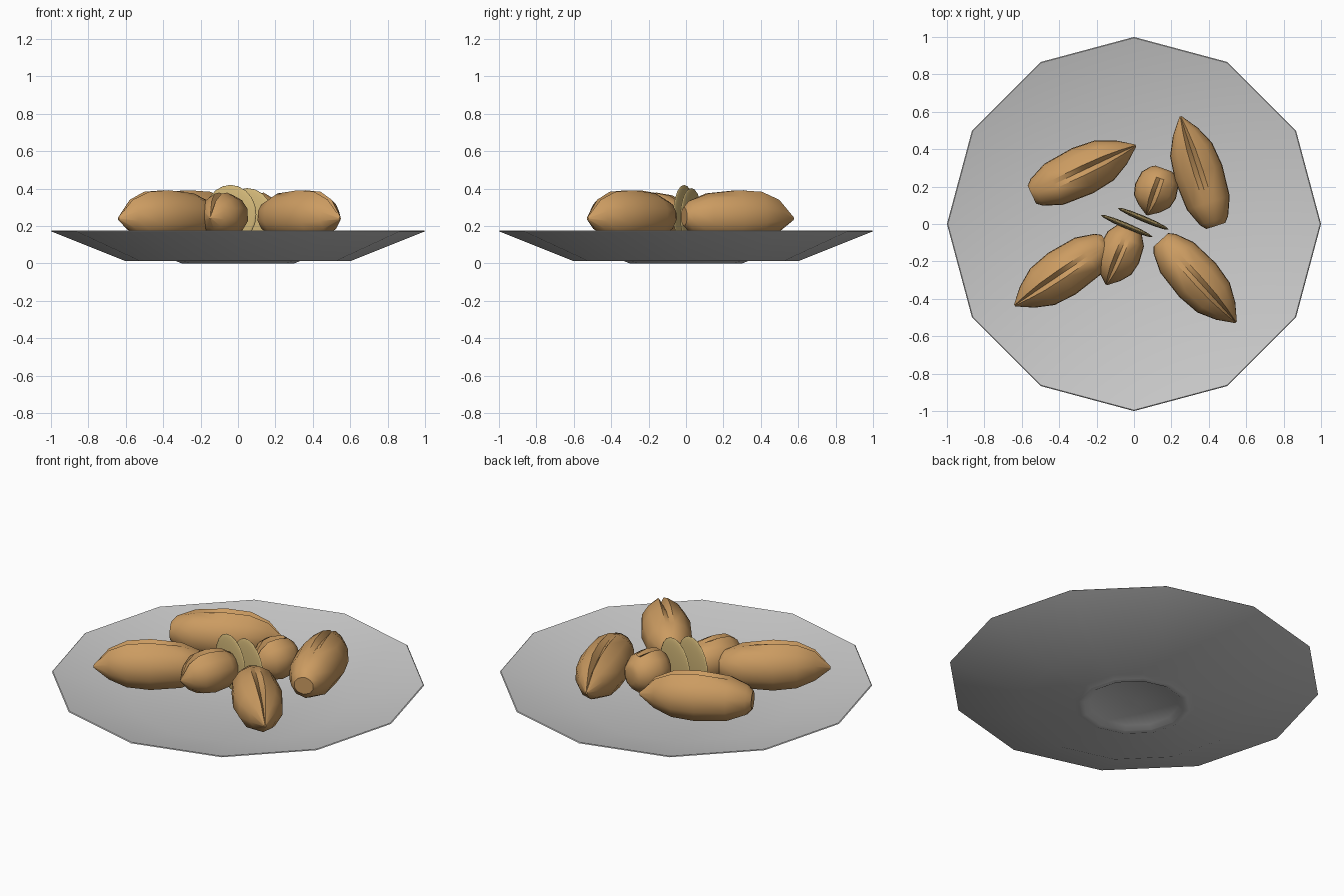
import bpy, bmesh
from math import sin, cos, pi, atan2, radians

if "Cube" in bpy.data.objects:
    bpy.data.objects.remove(bpy.data.objects["Cube"])


def material(name, rgb):
    m = bpy.data.materials.new(name)
    m.diffuse_color = (*rgb, 1)
    m.use_nodes = True
    m.node_tree.nodes["Principled BSDF"].inputs["Base Color"].default_value = m.diffuse_color
    return m


SHELL = material("brown_shell", (0.60, 0.33, 0.12))
TAN = material("tan_flake", (0.65, 0.48, 0.19))


def finish(name, bm, mat=None, angle=40):
    bmesh.ops.recalc_face_normals(bm, faces=bm.faces)
    me = bpy.data.meshes.new(name)
    bm.to_mesh(me)
    bm.free()
    ob = bpy.data.objects.new(name, me)
    bpy.context.collection.objects.link(ob)
    if mat:
        me.materials.append(mat)
    bpy.ops.object.select_all(action='DESELECT')
    ob.select_set(True)
    bpy.context.view_layer.objects.active = ob
    bpy.ops.object.shade_smooth_by_angle(angle=radians(angle))
    return ob


def loft(bm, rings):
    # skin a list of closed rings and cap both ends
    loops = [[bm.verts.new(p) for p in r] for r in rings]
    n = len(loops[0])
    for a, b in zip(loops, loops[1:]):
        for i in range(n):
            j = (i + 1) % n
            bm.faces.new((a[i], a[j], b[j], b[i]))
    bm.faces.new(loops[0])
    bm.faces.new(loops[-1])


# Twelve-sided plate: foot ring, flat base, flared rim, shallow inside
PLATE = [(0.02, 0.02), (0.24, 0.018), (0.27, 0.0), (0.30, 0.0), (0.33, 0.012),
         (0.60, 0.012), (1.0, 0.172), (0.995, 0.176), (0.60, 0.075), (0.02, 0.065)]
bm = bmesh.new()
loft(bm, [[(r * cos(i * pi / 6), r * sin(i * pi / 6), z) for i in range(12)]
          for r, z in PLATE])
finish("plate", bm, None, 35)

# Nut stations: position along axis, half width, half height, slit depth, centre height
NUT = [(-0.30, 0.055, 0.05, 0, 0.0), (-0.27, 0.082, 0.085, 0, 0.0),
       (-0.17, 0.125, 0.125, 0.006, 0.0), (0.0, 0.138, 0.138, 0.02, 0.0),
       (0.13, 0.122, 0.125, 0.035, 0.0), (0.23, 0.072, 0.085, 0.025, 0.0),
       (0.315, 0.006, 0.008, 0, -0.01)]


def nut(name, centre, tip, stretch, girth):
    # pointed shell with a slit running along the top
    a = atan2(tip[1] - centre[1], tip[0] - centre[0])
    angles = [90, 101, 130, 160, 195, 230, 270, 310, 345, 20, 50, 79]
    rings = []
    for x, w, h, slit, zc in NUT:
        ring = []
        for k, d in enumerate(angles):
            t = radians(d)
            u, v = x * stretch, w * girth * cos(t)
            z = centre[2] + zc + h * girth * sin(t)
            if k == 0:
                z -= slit
            elif k in (1, 11):
                z += slit * 0.3
            ring.append((centre[0] + u * cos(a) - v * sin(a),
                         centre[1] + u * sin(a) + v * cos(a), z))
        rings.append(ring)
    bm = bmesh.new()
    loft(bm, rings)
    finish(name, bm, SHELL)


nut("nut_back_left", (-0.275, 0.285, 0.25), (0.01, 0.42), 1.0, 1.0)
nut("nut_back_right", (0.345, 0.275, 0.25), (0.25, 0.57), 1.0, 1.0)
nut("nut_front_left", (-0.385, -0.265, 0.25), (-0.63, -0.43), 0.97, 1.0)
nut("nut_front_right", (0.34, -0.30, 0.25), (0.54, -0.52), 0.97, 1.0)
nut("small_nut_back", (0.115, 0.175, 0.255), (0.07, 0.05), 0.43, 0.87)
nut("small_nut_front", (-0.08, -0.165, 0.255), (-0.15, -0.33), 0.55, 0.87)

# Two thin upright flakes in the middle
for name, x, y, z in (("flake_front", -0.04, -0.01, 0.262),
                      ("flake_back", 0.05, 0.028, 0.245)):
    bm = bmesh.new()
    bmesh.ops.create_uvsphere(bm, u_segments=12, v_segments=10, radius=1)
    ob = finish(name, bm, TAN)
    ob.scale = (0.15, 0.016, 0.158)
    ob.rotation_euler = (0, 0, radians(-23))
    ob.location = (x, y, z)
